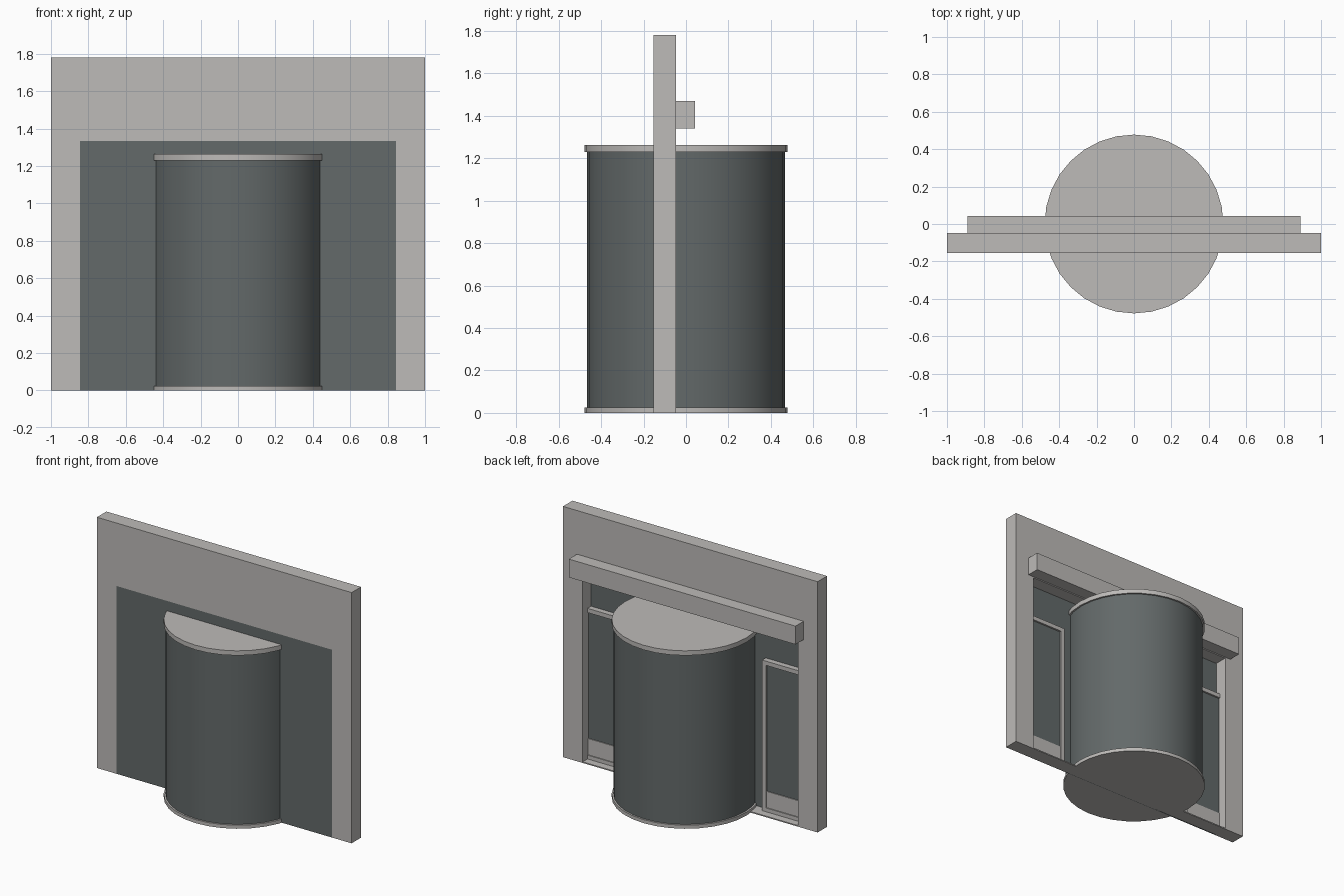
import bpy
import bmesh

cube = bpy.data.objects.get("Cube")
if cube:
    bpy.data.objects.remove(cube, do_unlink=True)


def material(name, colour):
    mat = bpy.data.materials.new(name)
    mat.use_nodes = True
    mat.diffuse_color = (*colour, 1)
    mat.node_tree.nodes["Principled BSDF"].inputs["Base Color"].default_value = (*colour, 1)
    return mat


STONE = material("light grey", (0.51, 0.495, 0.48))
GLASS = material("dark glass", (0.125, 0.142, 0.142))

FRONT, BACK = -0.154, -0.048   # wall faces in y
OPEN_X, OPEN_Z = 0.845, 1.333  # door opening


def add_mesh(name, bm, mat):
    bmesh.ops.recalc_face_normals(bm, faces=bm.faces)
    mesh = bpy.data.meshes.new(name)
    bm.to_mesh(mesh)
    bm.free()
    mesh.materials.append(mat)
    obj = bpy.data.objects.new(name, mesh)
    bpy.context.collection.objects.link(obj)
    return obj


def extruded(name, outline, y0, y1, mat):
    """Extrude an x-z outline from y0 to y1."""
    bm = bmesh.new()
    face = bm.faces.new([bm.verts.new((x, y0, z)) for x, z in outline])
    result = bmesh.ops.extrude_face_region(bm, geom=[face])
    verts = [v for v in result["geom"] if isinstance(v, bmesh.types.BMVert)]
    bmesh.ops.translate(bm, verts=verts, vec=(0, y1 - y0, 0))
    return add_mesh(name, bm, mat)


def box(name, x, y, z, mat):
    outline = [(x[0], z[0]), (x[1], z[0]), (x[1], z[1]), (x[0], z[1])]
    return extruded(name, outline, y[0], y[1], mat)


def cylinder(name, radius, z0, z1, mat):
    bpy.ops.mesh.primitive_cylinder_add(vertices=32, radius=radius, depth=z1 - z0,
                                        location=(0, 0, (z0 + z1) / 2))
    obj = bpy.context.object
    obj.name = name
    obj.data.materials.append(mat)
    bpy.ops.object.shade_smooth_by_angle()


# Wall with door opening, threshold and rear header beam
half = [(OPEN_X, OPEN_Z), (OPEN_X, 0), (1, 0), (1, 1.78)]
extruded("wall", half + [(-x, z) for x, z in reversed(half)], FRONT, BACK, STONE)
box("threshold", (-OPEN_X, OPEN_X), (FRONT + 0.004, BACK), (0, 0.008), STONE)
box("header_beam", (-0.89, 0.89), (BACK, 0.043), (1.34, 1.47), STONE)

# Glazing flush with the front of the wall
box("front_glazing", (-OPEN_X, OPEN_X), (FRONT, FRONT + 0.012), (0, OPEN_Z), GLASS)

# Side panels beside the drum, framed on the inner side
INNER, TOP, BAR = 0.526, 1.077, 0.03
PANE, FRAME = -0.115, -0.102
for side, s in (("left", 1), ("right", -1)):
    def panel(part, x0, x1, back, z, mat):
        box(f"{side}_{part}", sorted((s * x0, s * x1)), (FRONT + 0.006, back), z, mat)

    panel("pane", INNER, OPEN_X, PANE, (0.02, TOP - 0.01), GLASS)
    panel("kick_plate", INNER + BAR, OPEN_X, PANE + 0.006, (0.03, 0.15), STONE)
    panel("stile", INNER, INNER + BAR, FRAME, (0.008, TOP), STONE)
    panel("top_rail", INNER + BAR, OPEN_X, FRAME, (TOP - BAR, TOP), STONE)
    panel("bottom_rail", INNER + BAR, OPEN_X, FRAME, (0.008, 0.035), STONE)

# Revolving drum with rims
cylinder("drum", 0.466, 0.02, 1.235, GLASS)
cylinder("top_rim", 0.478, 1.23, 1.263, STONE)
cylinder("bottom_rim", 0.478, 0, 0.025, STONE)
